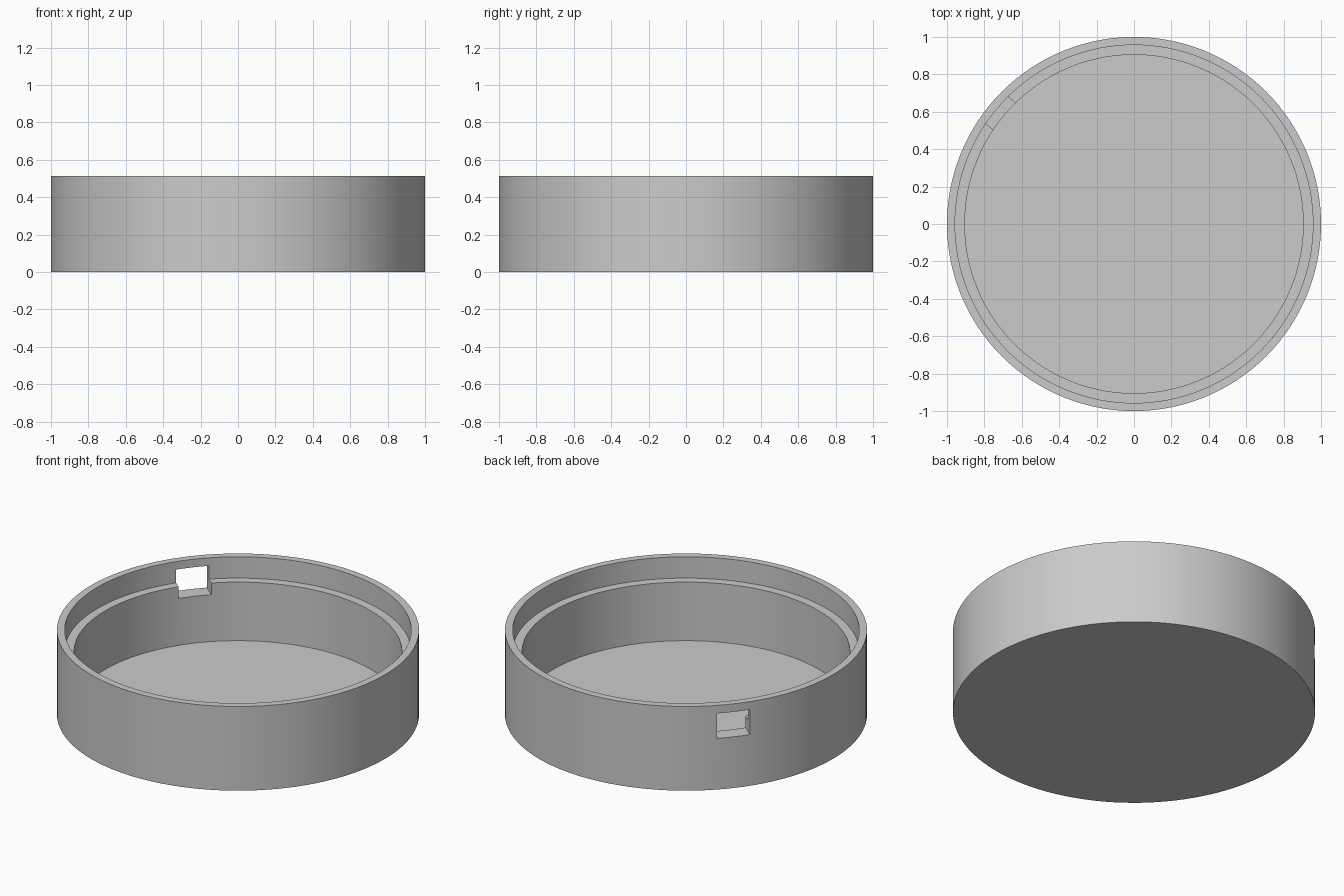
import bpy
import bmesh
import math
from mathutils import Matrix, Vector

default = bpy.data.objects.get("Cube")
if default:
    bpy.data.objects.remove(default, do_unlink=True)

SIDES = 128
HEIGHT = 0.513

grey = bpy.data.materials.new("plain_grey")
grey.use_nodes = True
colour = (0.6, 0.6, 0.6, 1.0)
grey.diffuse_color = colour
grey.node_tree.nodes["Principled BSDF"].inputs["Base Color"].default_value = colour


def add_object(name, bm):
    bmesh.ops.recalc_face_normals(bm, faces=bm.faces)
    mesh = bpy.data.meshes.new(name)
    bm.to_mesh(mesh)
    bm.free()
    mesh.materials.append(grey)
    obj = bpy.data.objects.new(name, mesh)
    bpy.context.collection.objects.link(obj)
    return obj


def lathe(name, profile):
    """Stack rings of (radius, z) and cap the first and last."""
    bm = bmesh.new()
    rings = []
    for radius, z in profile:
        angles = [math.tau * i / SIDES for i in range(SIDES)]
        rings.append([bm.verts.new((radius * math.cos(a), radius * math.sin(a), z))
                      for a in angles])
    for low, high in zip(rings, rings[1:]):
        for i in range(SIDES):
            j = (i + 1) % SIDES
            bm.faces.new((low[i], low[j], high[j], high[i]))
    bm.faces.new(rings[0])
    bm.faces.new(rings[-1])
    return add_object(name, bm)


# Round tray: outer wall, thin rim, stepped ledge, floor
tray = lathe("round_tray", [
    (1.0, 0.0), (1.0, HEIGHT), (0.957, HEIGHT),
    (0.957, 0.383), (0.905, 0.383), (0.905, 0.026),
])

# Rectangular port through the wall, notching the ledge
bm = bmesh.new()
bmesh.ops.create_cube(bm, size=1.0)
place = (Matrix.Rotation(math.radians(140.3), 4, "Z")
         @ Matrix.Translation(Vector((0.95, 0, 0.388)))
         @ Matrix.Diagonal((0.3, 0.187, 0.152, 1)))
bmesh.ops.transform(bm, matrix=place, verts=bm.verts)
cutter = add_object("port_cutter", bm)
cutter.hide_render = True

cut = tray.modifiers.new("port", "BOOLEAN")
cut.operation = "DIFFERENCE"
cut.solver = "EXACT"
cut.object = cutter

bpy.ops.object.select_all(action="DESELECT")
bpy.context.view_layer.objects.active = tray
tray.select_set(True)
bpy.ops.object.modifier_apply(modifier=cut.name)
bpy.data.objects.remove(cutter, do_unlink=True)

bpy.ops.object.shade_smooth_by_angle(angle=math.radians(30))
